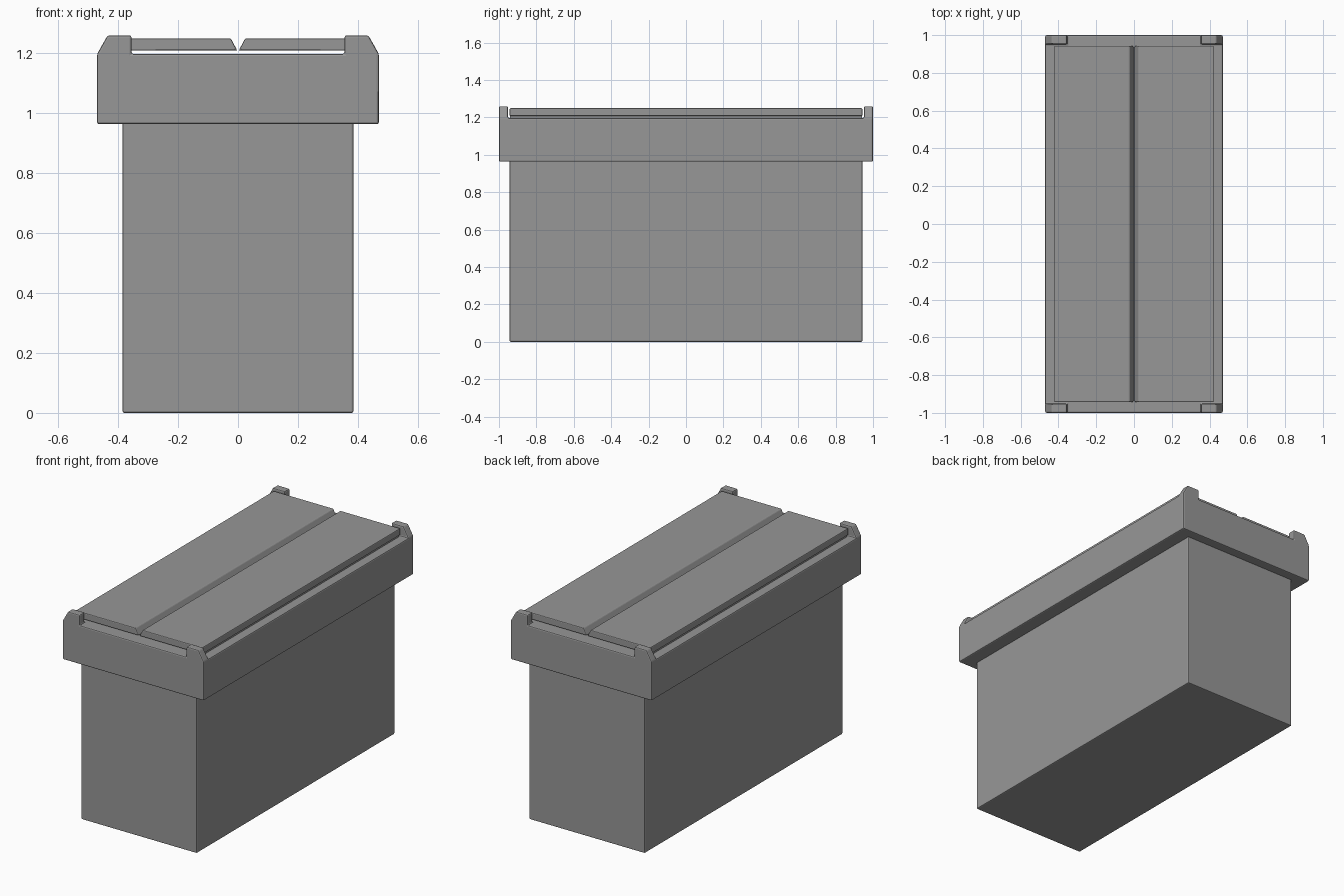
import bpy, bmesh, math
from mathutils import Vector

cube = bpy.data.objects.get("Cube")
if cube:
    bpy.data.objects.remove(cube, do_unlink=True)

# Single grey material
grey = bpy.data.materials.new("mid_grey")
grey.use_nodes = True
colour = (0.31, 0.31, 0.31, 1)
grey.diffuse_color = colour
grey.node_tree.nodes["Principled BSDF"].inputs["Base Color"].default_value = colour


def finish(name, bm, bevel):
    bmesh.ops.recalc_face_normals(bm, faces=bm.faces)
    mesh = bpy.data.meshes.new(name)
    bm.to_mesh(mesh)
    bm.free()
    mesh.materials.append(grey)
    obj = bpy.data.objects.new(name, mesh)
    bpy.context.collection.objects.link(obj)
    if bevel:
        mod = obj.modifiers.new("edge_bevel", "BEVEL")
        mod.width = bevel
        mod.segments = 2
        mod.limit_method = "ANGLE"
        mod.angle_limit = math.radians(20)
    return obj


def box_mesh(x0, x1, y0, y1, z0, z1):
    bm = bmesh.new()
    bmesh.ops.create_cube(bm, size=1)
    for v in bm.verts:
        v.co = Vector((x1 if v.co.x > 0 else x0,
                       y1 if v.co.y > 0 else y0,
                       z1 if v.co.z > 0 else z0))
    return bm


def prism_mesh(profile, y0, y1):
    """Extrude an x-z profile along y."""
    bm = bmesh.new()
    face = bm.faces.new([bm.verts.new((x, y0, z)) for x, z in profile])
    ext = bmesh.ops.extrude_face_region(bm, geom=[face])["geom"]
    moved = [g for g in ext if isinstance(g, bmesh.types.BMVert)]
    bmesh.ops.translate(bm, verts=moved, vec=(0, y1 - y0, 0))
    return bm


# Main container
finish("container_body", box_mesh(-0.385, 0.385, -0.943, 0.943, 0, 0.98), 0.006)

# Wide rim with a raised, chamfered post at each corner
RIM_TOP, POST_TOP = 1.197, 1.259
bm = box_mesh(-0.47, 0.47, -1, 1, 0.963, RIM_TOP)
for axis, cut in (("x", 0.355), ("y", 0.952)):
    for s in (-1, 1):
        p = Vector((s * cut, 0, 0) if axis == "x" else (0, s * cut, 0))
        bmesh.ops.bisect_plane(bm, geom=bm.verts[:] + bm.edges[:] + bm.faces[:],
                               plane_co=p, plane_no=p.normalized())
corners = []
for f in bm.faces:
    c = f.calc_center_median()
    if c.z > RIM_TOP - 0.001 and abs(c.x) > 0.355 and abs(c.y) > 0.952:
        corners.append(f)
ext = bmesh.ops.extrude_face_region(bm, geom=corners)["geom"]
bmesh.ops.delete(bm, geom=[f for f in corners if f.is_valid], context="FACES_ONLY")
for v in [g for g in ext if isinstance(g, bmesh.types.BMVert)]:
    v.co.z = POST_TOP
    if abs(v.co.x) > 0.4:
        v.co.x = math.copysign(0.435, v.co.x)
bmesh.ops.dissolve_limit(bm, angle_limit=math.radians(1),
                         verts=bm.verts[:], edges=bm.edges[:])
finish("rim", bm, 0.007)

# Two lid flaps meeting in a V groove, each on a thin hinge strip
for name, s in (("left", 1), ("right", -1)):
    profile = [(0.002, 1.208), (0.422, 1.208), (0.422, 1.249), (0.024, 1.249)]
    finish(name + "_lid", prism_mesh([(s * x, z) for x, z in profile], -0.943, 0.943), 0.005)
    x0, x1 = sorted((s * 0.395, s * 0.415))
    finish(name + "_hinge_strip", box_mesh(x0, x1, -0.94, 0.94, 1.19, 1.215), 0)
